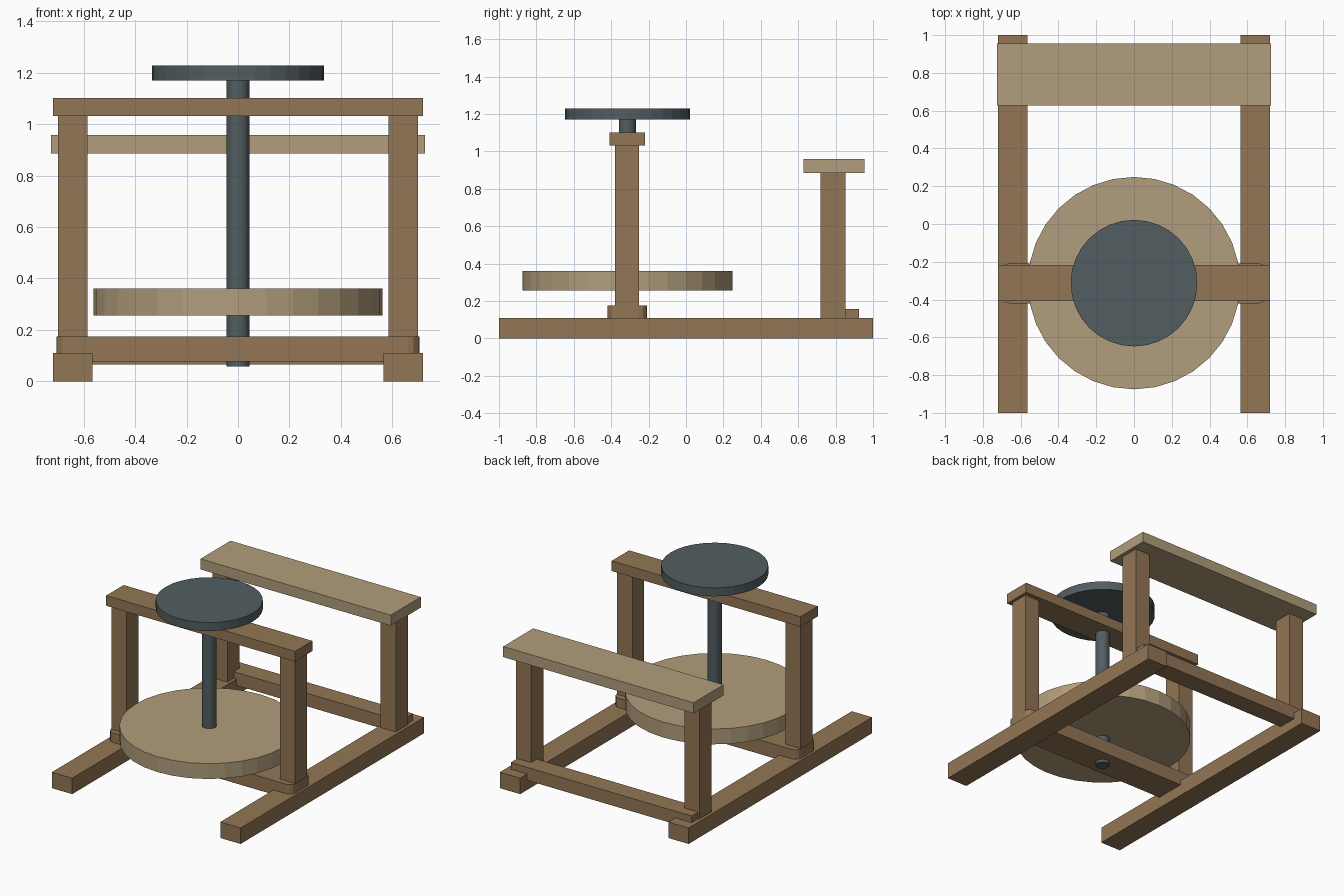
import bpy, bmesh, math

if "Cube" in bpy.data.objects:
    bpy.data.objects.remove(bpy.data.objects["Cube"])

def material(name, rgb):
    m = bpy.data.materials.new(name)
    m.diffuse_color = (*rgb, 1)
    m.use_nodes = True
    m.node_tree.nodes["Principled BSDF"].inputs["Base Color"].default_value = m.diffuse_color
    return m

OAK = material("oak", (0.29, 0.18, 0.09))
PALE = material("pale_wood", (0.44, 0.34, 0.20))
IRON = material("iron", (0.085, 0.11, 0.118))
AXIS_Y = -0.313

def finish(name, bm, mat):
    me = bpy.data.meshes.new(name)
    bm.to_mesh(me)
    bm.free()
    me.materials.append(mat)
    ob = bpy.data.objects.new(name, me)
    bpy.context.collection.objects.link(ob)
    return ob

def box(name, x, y, z, mat, corner=0):
    """Box from (min, max) ranges; corner rounds the upright edges."""
    bm = bmesh.new()
    bmesh.ops.create_cube(bm, size=1)
    for v in bm.verts:
        v.co = [r[0] + (c + 0.5) * (r[1] - r[0]) for c, r in zip(v.co, (x, y, z))]
    if corner:
        upright = [e for e in bm.edges
                   if abs(e.verts[0].co.z - e.verts[1].co.z) > 1e-4]
        bmesh.ops.bevel(bm, geom=upright, offset=corner, segments=3,
                        profile=0.5, affect='EDGES')
    return finish(name, bm, mat)

def disc(name, r, z0, z1, mat, sides=32):
    bm = bmesh.new()
    bmesh.ops.create_cone(bm, cap_ends=True, segments=sides,
                          radius1=r, radius2=r, depth=z1 - z0)
    bmesh.ops.translate(bm, verts=bm.verts, vec=(0, AXIS_Y, (z0 + z1) / 2))
    return finish(name, bm, mat)

# Runners and posts, one per side
for side, s in (("left", -1), ("right", 1)):
    def span(a, b):
        return sorted((s * a, s * b))
    box(side + "_runner", span(0.565, 0.72), (-1, 1), (0, 0.11), OAK)
    box(side + "_front_post", span(0.585, 0.70), (-0.38, -0.25), (0.10, 1.035), OAK)
    box(side + "_seat_post", span(0.585, 0.70), (0.72, 0.853), (0.10, 0.89), OAK)

# Cross beams
box("lower_beam", (-0.705, 0.705), (-0.42, -0.208), (0.078, 0.175), OAK, corner=0.045)
box("upper_beam", (-0.72, 0.72), (-0.408, -0.218), (1.032, 1.102), OAK)
box("rear_stretcher", (-0.69, 0.69), (0.79, 0.924), (0.066, 0.156), OAK)

# Seat plank
box("seat", (-0.726, 0.726), (0.628, 0.955), (0.885, 0.958), PALE)

# Turning parts
disc("shaft", 0.045, 0.058, 1.18, IRON)
disc("flywheel", 0.562, 0.255, 0.361, PALE)
disc("wheel_head", 0.335, 1.17, 1.228, IRON)
